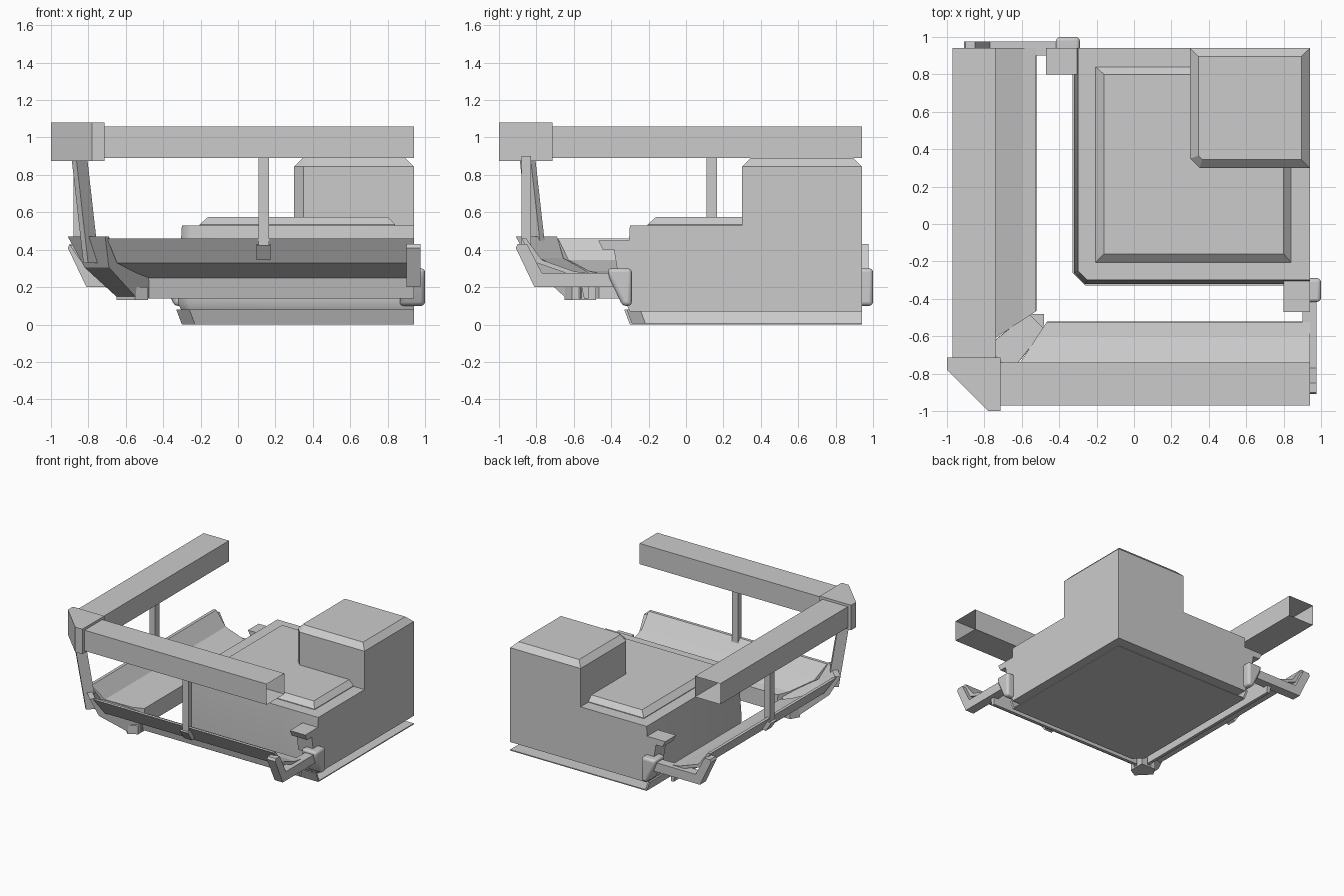
import bpy, bmesh, math

cube = bpy.data.objects.get("Cube")
if cube:
    bpy.data.objects.remove(cube, do_unlink=True)

grey = bpy.data.materials.new("plain_grey")
grey.use_nodes = True
TONE = (0.6, 0.6, 0.6, 1)
grey.diffuse_color = TONE
grey.node_tree.nodes["Principled BSDF"].inputs["Base Color"].default_value = TONE

END = 0.94  # open ends of the model


def loft(name, rings, caps=True, swap=False):
    """Skin closed rings of points; swap mirrors across the x = y diagonal."""
    bm = bmesh.new()
    rows = [[bm.verts.new((p[1], p[0], p[2]) if swap else p) for p in r] for r in rings]
    n = len(rows[0])
    for a, b in zip(rows, rows[1:]):
        for i in range(n):
            j = (i + 1) % n
            bm.faces.new((a[i], a[j], b[j], b[i]))
    if caps:
        bm.faces.new(rows[0])
        bm.faces.new(rows[-1])
    bmesh.ops.recalc_face_normals(bm, faces=bm.faces)
    mesh = bpy.data.meshes.new(name)
    bm.to_mesh(mesh)
    bm.free()
    mesh.materials.append(grey)
    obj = bpy.data.objects.new(name, mesh)
    bpy.context.collection.objects.link(obj)
    return obj


def smooth(obj, angle):
    bpy.context.view_layer.objects.active = obj
    obj.select_set(True)
    bpy.ops.object.shade_smooth_by_angle(angle=math.radians(angle))
    obj.select_set(False)


def ring(lo, hi, z, cut=0.0):
    """Square outline with its inner corner chamfered."""
    return [(lo + cut, lo, z), (hi, lo, z), (hi, hi, z), (lo, hi, z), (lo, lo + cut, z)]


def extrude_x(name, section, x0, x1, caps=True, swap=False):
    """Prism along x from (y, z) points; x0 and x1 may depend on y."""
    ends = [[((x(y) if callable(x) else x), y, z) for y, z in section] for x in (x0, x1)]
    return loft(name, ends, caps, swap)


def rect(a, b, z0, z1):
    return [(a, z0), (b, z0), (b, z1), (a, z1)]


# Central body, raised panel and tall corner block
body = loft("body", [ring(-0.3, END, 0.07, 0.05), ring(-0.32, END, 0.11, 0.06),
                     ring(-0.322, END, 0.16, 0.06), ring(-0.3, END, 0.53, 0.05)])
smooth(body, 50)
loft("raised_panel", [ring(-0.205, 0.84, 0.53), ring(-0.205, 0.84, 0.535), ring(-0.16, 0.8, 0.575)])
loft("corner_block", [ring(0.3, END, 0.53, 0.05), ring(0.3, END, 0.845, 0.05),
                      ring(0.345, 0.895, 0.89, 0.02)])

# Shallow base tray: thin floor and a sloping skirt round the inner corner
loft("base_plate", [ring(-0.3, END, 0, 0.07), ring(-0.3, END, 0.008, 0.07)])
skirt = [(-0.33, 0.08), (-0.3, 0), (-0.285, 0), (-0.315, 0.08)]
CUT = 0.07
loft("base_skirt", [[(END, d, z) for d, z in skirt], [(d + CUT, d, z) for d, z in skirt],
                    [(d, d + CUT, z) for d, z in skirt], [(d, END, z) for d, z in skirt]])

# Upper rail corner cap
cap = [(-1, -0.715), (-1, -0.78), (-0.78, -1), (-0.715, -1), (-0.715, -0.715)]
loft("rail_corner_cap", [[(x, y, z) for x, y in cap] for z in (0.875, 1.08)])


# Leaning corner post
def post_ring(c, z, r=0.042):
    return [(c - r, c - r * 0.4, z), (c - r * 0.4, c - r, z), (c + r, c + r * 0.4, z), (c + r * 0.4, c + r, z)]


loft("corner_post", [post_ring(-0.785, 0.33), post_ring(-0.848, 0.89)])

# Corner joint of the lower trough: diagonal distance, height, half width
joint = [(-0.81, 0.47, 0.1), (-0.755, 0.305, 0.065), (-0.59, 0.14, 0.05), (-0.52, 0.14, 0.045),
         (-0.52, 0.25, 0.045), (-0.59, 0.29, 0.05), (-0.72, 0.355, 0.065), (-0.78, 0.47, 0.09)]
loft("trough_corner_joint", [[(d - s * w, d + s * w, z) for d, z, w in joint] for s in (-1, 1)])
foot = [(-0.61, -0.48), (-0.48, -0.48), (-0.48, -0.61), (-0.55, -0.65), (-0.65, -0.55)]
loft("corner_foot", [[(x, y, z) for x, y in foot] for z in (0.13, 0.2)])

trough = [(-0.88, 0.46), (-0.8, 0.33), (-0.57, 0.25), (-0.545, 0.14), (-0.52, 0.14),
          (-0.525, 0.275), (-0.6, 0.285), (-0.77, 0.345), (-0.855, 0.46)]
hook = [(-0.36, 0.2), (-0.81, 0.2), (-0.91, 0.41), (-0.9, 0.43), (-0.85, 0.43), (-0.77, 0.275), (-0.36, 0.275)]
mount = [(-0.47, 0.45), (-0.445, 0.4), (-0.385, 0.4), (-0.36, 0.25), (-0.29, 0.25), (-0.29, 0.45)]
knuckle_profile = [(-0.42, 0.3), (-0.41, 0.25), (-0.34, 0.1), (-0.29, 0.1), (-0.29, 0.3)]

# Parts repeated on both arms of the corner
for side, swap in (("front", False), ("right", True)):
    extrude_x(side + "_upper_rail", rect(-0.97, -0.74, 0.89, 1.06), -0.75, END, False, swap)
    extrude_x(side + "_trough", trough, lambda y: 0.656 * y - 0.123, END, True, swap)
    extrude_x(side + "_hanger_rod", rect(-0.88, -0.83, 0.42, 0.9), 0.11, 0.165, True, swap)
    extrude_x(side + "_hanger_foot", [(-0.9, 0.425), (-0.845, 0.345), (-0.81, 0.36), (-0.83, 0.43)],
              0.1, 0.175, True, swap)
    # Hook and its mount
    extrude_x(side + "_hook", hook, 0.9, 0.975, True, swap)
    extrude_x(side + "_hook_mount", mount, 0.8, END, True, swap)
    knuckle = extrude_x(side + "_hook_knuckle", knuckle_profile, 0.865, 1.0, True, swap)
    bevel = knuckle.modifiers.new("rounding", "BEVEL")
    bevel.width = 0.02
    bevel.segments = 3
    smooth(knuckle, 40)
